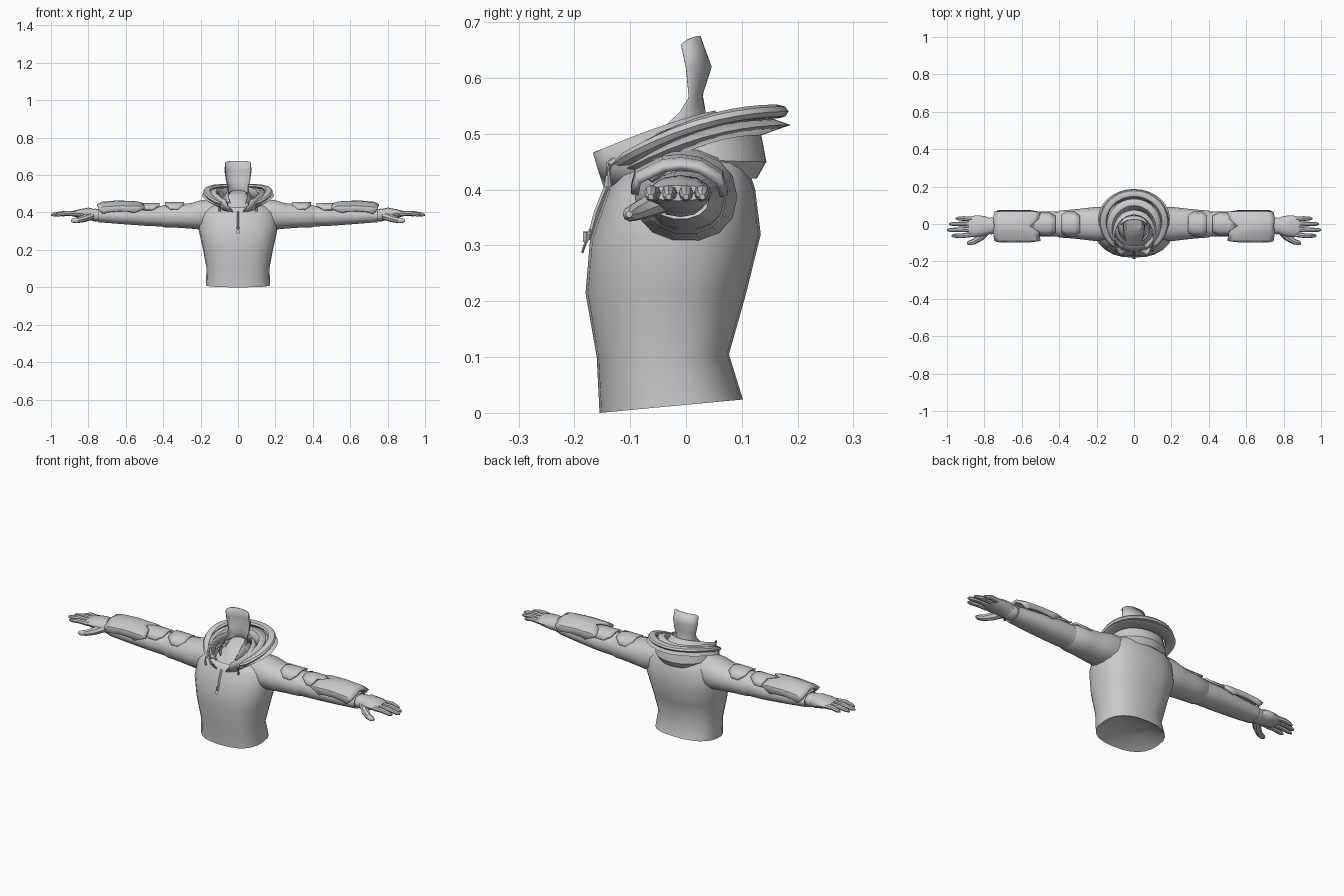
import bpy, bmesh
from math import sin, cos, radians, pi
from mathutils import Vector


def finish(name, bm, mirror=False, thick=0.0, angle=40):
    bmesh.ops.recalc_face_normals(bm, faces=bm.faces)
    me = bpy.data.meshes.new(name)
    bm.to_mesh(me)
    bm.free()
    ob = bpy.data.objects.new(name, me)
    bpy.context.collection.objects.link(ob)
    bpy.ops.object.select_all(action='DESELECT')
    ob.select_set(True)
    bpy.context.view_layer.objects.active = ob
    bpy.ops.object.shade_smooth_by_angle(angle=radians(angle))
    if thick:
        m = ob.modifiers.new("thickness", 'SOLIDIFY')
        m.thickness = thick
        m.offset = 0
    if mirror:
        ob.modifiers.new("mirror", 'MIRROR').use_bisect_axis[0] = False
    return ob


def loft(name, rows, closed=True, cap0=False, cap1=False, **kw):
    bm = bmesh.new()
    vs = [[bm.verts.new(p) for p in r] for r in rows]
    n = len(rows[0])
    for a, b in zip(vs, vs[1:]):
        for i in range(n if closed else n - 1):
            j = (i + 1) % n
            bm.faces.new((a[i], a[j], b[j], b[i]))
    if cap0:
        bm.faces.new(vs[0])
    if cap1:
        bm.faces.new(vs[-1])
    return finish(name, bm, **kw)


def power(v, e):
    return abs(v) ** e * (1 if v >= 0 else -1)


def oval(rx, ry, n, e=1.0):
    return [(rx * power(cos(2 * pi * i / n), e), ry * power(sin(2 * pi * i / n), e)) for i in range(n)]


def arm_ring(x, yc, zc, ry, rz, n=14, e=0.9):
    return [(x, yc + a, zc + b) for a, b in oval(ry, rz, n, e)]


def tube(name, pts, radii, n=8, flat=1.0, **kw):
    pts = [Vector(p) for p in pts]
    rows = []
    for i, p in enumerate(pts):
        d = (pts[min(i + 1, len(pts) - 1)] - pts[max(i - 1, 0)]).normalized()
        up = Vector((0, 0, 1)) if abs(d.z) < 0.85 else Vector((0, 1, 0))
        s = d.cross(up).normalized()
        u = s.cross(d)
        rows.append([p + s * a + u * b for a, b in oval(radii[i], radii[i] * flat, n)])
    return loft(name, rows, cap0=True, cap1=True, **kw)


def u_row(w, yb, yf, zb, zf, tmax=150, p=2.0, n=24):
    """Horseshoe line, open at the front, sloping from back to front."""
    out = []
    for i in range(n + 1):
        t = radians(tmax) * (2 * i / n - 1)
        s = (1 - cos(t)) / (1 - cos(radians(tmax)))
        out.append((w * sin(t), yb + (yf - yb) * s, zb + (zf - zb) * s ** p))
    return out


# torso: half width, front y, back y, front z, back z
torso = [(0.09, -0.09, 0.04, 0.045, 0.055), (0.172, -0.155, 0.102, 0.0, 0.024),
         (0.168, -0.16, 0.077, 0.1, 0.105), (0.19, -0.18, 0.108, 0.215, 0.215),
         (0.212, -0.172, 0.134, 0.31, 0.32), (0.205, -0.14, 0.124, 0.4, 0.4),
         (0.17, -0.125, 0.108, 0.425, 0.45), (0.125, -0.115, 0.085, 0.43, 0.485)]
rows = []
for w, yf, yb, zf, zb in torso:
    c, d = (yf + yb) / 2, (yb - yf) / 2
    rows.append([(a, c + b, (zf + zb) / 2 + (zb - zf) / 2 * b / d) for a, b in oval(w, d, 24, 0.82)])
loft("jacket_body", rows, cap0=True)

# sleeves
upper = [(0.12, 0, 0.395, 0.085, 0.08), (0.2, 0, 0.387, 0.092, 0.08), (0.25, 0, 0.382, 0.086, 0.07),
         (0.32, 0, 0.381, 0.078, 0.064), (0.4, 0, 0.38, 0.072, 0.06), (0.42, 0, 0.38, 0.06, 0.05)]
loft("upper_sleeve", [arm_ring(*r) for r in upper], mirror=True)
lower = [(0.39, 0, 0.38, 0.066, 0.057), (0.5, 0, 0.381, 0.068, 0.053), (0.62, -0.005, 0.382, 0.062, 0.045),
         (0.745, -0.01, 0.385, 0.052, 0.038), (0.74, -0.01, 0.385, 0.04, 0.03)]
loft("lower_sleeve", [arm_ring(*r) for r in lower], mirror=True)

# forearm guard: y, z, inner x, outer x across the arm
guard = [(-0.092, 0.405, 0.56, 0.72), (-0.086, 0.43, 0.5, 0.745), (-0.04, 0.452, 0.51, 0.752),
         (-0.01, 0.455, 0.555, 0.745), (0.025, 0.45, 0.51, 0.752), (0.06, 0.428, 0.5, 0.745),
         (0.068, 0.402, 0.56, 0.72)]
rows = []
for k, dz in ((0, -0.008), (0.12, 0.0), (0.5, 0.002), (0.88, -0.004), (1, -0.014)):
    rows.append([(a + (b - a) * k, y, z + dz) for y, z, a, b in guard])
loft("forearm_guard", rows, closed=False, thick=0.014, mirror=True)

# elbow and upper arm patches
for name, x0, x1, r in (("elbow_patch", 0.42, 0.54, 0.066), ("upper_arm_patch", 0.29, 0.39, 0.071)):
    rows = []
    for k in (0, 0.3, 0.7, 1):
        x = x0 + (x1 - x0) * k
        half = 35 if k in (0, 1) else 60
        rows.append([(x, (r + 0.006) * sin(radians(t * half / 2)), 0.382 + r * cos(radians(t * half / 2)))
                     for t in range(-2, 3)])
    loft(name, rows, closed=False, thick=0.008, mirror=True)

# gloves
palm = [(0.735, -0.01, 0.385, 0.04, 0.03), (0.765, -0.01, 0.386, 0.046, 0.035), (0.772, -0.01, 0.387, 0.042, 0.032),
        (0.8, -0.01, 0.392, 0.053, 0.034), (0.845, -0.012, 0.394, 0.058, 0.024), (0.885, -0.014, 0.394, 0.052, 0.014)]
loft("glove_palm", [arm_ring(*r, n=12) for r in palm], cap0=True, cap1=True, mirror=True)
for name, y, tip in (("index_finger", -0.056, 0.975), ("middle_finger", -0.028, 1.0),
                     ("ring_finger", 0.0, 0.988), ("little_finger", 0.026, 0.953)):
    ln = tip - 0.865
    y2 = y * 1.12
    tube(name, [(0.865, y, 0.393), (0.865 + ln * 0.5, y2, 0.396), (tip - 0.015, y2, 0.389), (tip, y2, 0.387)],
         [0.014, 0.0125, 0.0105, 0.005], mirror=True)
tube("thumb", [(0.785, -0.035, 0.382), (0.82, -0.07, 0.369), (0.855, -0.094, 0.359), (0.88, -0.101, 0.356),
               (0.893, -0.102, 0.356)], [0.022, 0.02, 0.0155, 0.013, 0.006], mirror=True)

# rolled hood edge lying on the shoulders
path = u_row(0.165, 0.163, -0.12, 0.54, 0.445)
tube("hood_roll", path, [0.012] + [0.021] * (len(path) - 2) + [0.012], flat=0.6)
loft("hood_flap", [u_row(0.15, 0.14, -0.11, 0.53, 0.44), u_row(0.19, 0.185, -0.11, 0.516, 0.435),
                   u_row(0.15, 0.135, -0.09, 0.5, 0.415)], closed=False, thick=0.005)
loft("hood_inner_fold", [u_row(0.145, 0.135, -0.13, 0.535, 0.44), u_row(0.12, 0.1, -0.13, 0.53, 0.455),
                         u_row(0.105, 0.075, -0.11, 0.50, 0.43)], closed=False, thick=0.008)
# hood cloth bulging at the back
loft("hood_back", [u_row(0.13, 0.13, -0.03, 0.525, 0.475, 110), u_row(0.15, 0.144, -0.03, 0.45, 0.46, 110),
                   u_row(0.13, 0.127, -0.02, 0.42, 0.445, 110), u_row(0.1, 0.095, -0.02, 0.44, 0.44, 110)],
     closed=False)

# standing collar, open in a V at the front
loft("collar", [u_row(0.13, 0.09, -0.145, 0.46, 0.405, 168, 1.2), u_row(0.12, 0.075, -0.155, 0.5, 0.435, 153, 1.2),
                u_row(0.105, 0.05, -0.165, 0.54, 0.467, 140, 1.2)], closed=False, thick=0.006)

# neck shell, open to the front, flaring into the collar
loft("neck", [u_row(0.068, 0.024, -0.009, 0.675, 0.66, 90), u_row(0.07, 0.044, 0.0, 0.62, 0.618, 90),
              u_row(0.062, 0.028, 0.005, 0.57, 0.565, 90), u_row(0.055, 0.034, -0.01, 0.535, 0.54, 95),
              u_row(0.06, 0.04, -0.06, 0.51, 0.49, 120), u_row(0.085, 0.07, -0.09, 0.48, 0.45, 150)],
     closed=False, thick=0.004)
loft("throat", [[(a, b + cy, z + b * 0.35) for a, b in oval(w, d, 16)] for w, d, cy, z in
                ((0.1, 0.1, -0.02, 0.44), (0.06, 0.06, -0.015, 0.475), (0.045, 0.035, -0.005, 0.505))], cap1=True)

# zip, zip pull and drawstrings
tube("zip", [(0, -0.142, 0.405), (0, -0.16, 0.36), (0, -0.173, 0.31)], [0.005] * 3, n=4)
tube("zip_slider", [(0, -0.17, 0.325), (0, -0.178, 0.322), (0, -0.18, 0.306)], [0.007, 0.008, 0.005], n=6)
tube("zip_pull", [(0, -0.177, 0.316), (0, -0.181, 0.302), (0, -0.186, 0.287)], [0.004, 0.008, 0.007], n=4, flat=0.3)
tube("drawstring", [(0.085, -0.12, 0.46), (0.098, -0.138, 0.445), (0.1, -0.14, 0.425), (0.098, -0.14, 0.405)],
     [0.006, 0.006, 0.005, 0.007], n=6, mirror=True)
